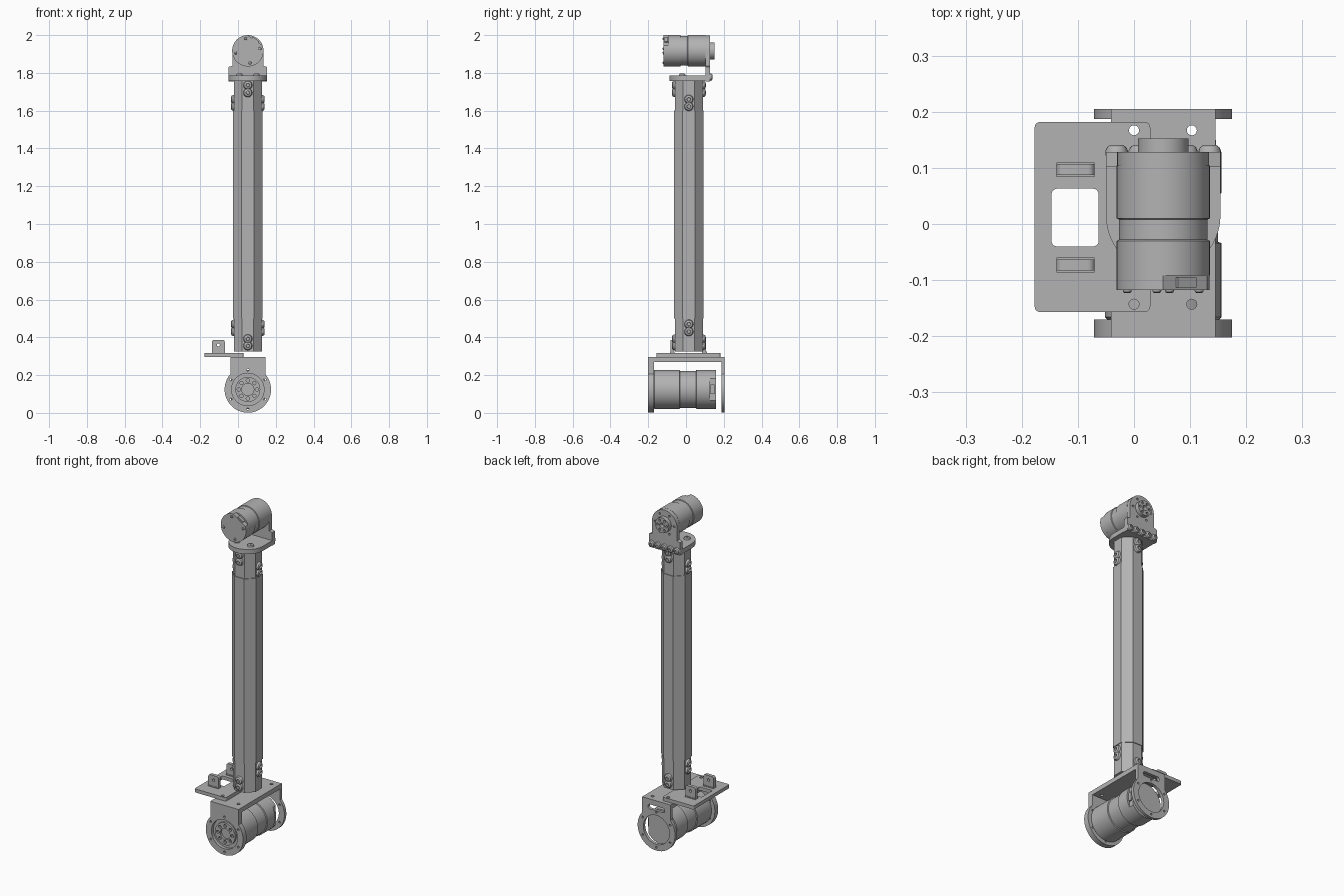
import bpy, bmesh, math
from mathutils import Matrix, Vector

old = bpy.data.objects.get("Cube")
if old:
    bpy.data.objects.remove(old, do_unlink=True)

grey = bpy.data.materials.new("machined_grey")
grey.use_nodes = True
COLOUR = (0.45, 0.45, 0.45, 1)
grey.diffuse_color = COLOUR
grey.node_tree.nodes["Principled BSDF"].inputs["Base Color"].default_value = COLOUR

AX, AY = 0.052, 0.015            # arm axis
LOW_Z, TOP_Z = 0.124, 1.917      # motor axis heights
UPRIGHT = Matrix.Rotation(math.pi / 2, 4, 'X')


def finish(name, bm, matrix=None, smooth=True):
    bmesh.ops.remove_doubles(bm, verts=bm.verts, dist=1e-5)
    if matrix:
        bm.transform(matrix)
    bmesh.ops.recalc_face_normals(bm, faces=bm.faces)
    me = bpy.data.meshes.new(name)
    bm.to_mesh(me)
    bm.free()
    me.materials.append(grey)
    if smooth:
        me.shade_smooth()
        me.set_sharp_from_angle(angle=math.radians(30))
    ob = bpy.data.objects.new(name, me)
    bpy.context.scene.collection.objects.link(ob)
    return ob


def arc(cx, cy, r, a0=0, a1=360, n=48):
    last = n if a1 - a0 == 360 else n - 1
    angles = [math.radians(a0 + (a1 - a0) * i / last) for i in range(n)]
    return [(cx + r * math.cos(a), cy + r * math.sin(a)) for a in angles]


def rect(x0, x1, y0, y1, r=0.01):
    corners = [(x1 - r, y1 - r, 0), (x0 + r, y1 - r, 90),
               (x0 + r, y0 + r, 180), (x1 - r, y0 + r, 270)]
    return [p for x, y, a in corners for p in arc(x, y, r, a, a + 90, 6)]


def ring_of_holes(cx, cy, radius, r, count, start=0):
    return [arc(x, y, r, n=12) for x, y in arc(cx, cy, radius, start, start + 360, count)]


def plate(name, loops, low, high, upright=False):
    """Fill an outline with holes and extrude it along z, or along y if upright."""
    cu = bpy.data.curves.new(name, 'CURVE')
    cu.dimensions, cu.fill_mode, cu.extrude = '2D', 'BOTH', (high - low) / 2
    for pts in loops:
        sp = cu.splines.new('POLY')
        sp.points.add(len(pts) - 1)
        for p, (x, y) in zip(sp.points, pts):
            p.co = (x, y, 0, 1)
        sp.use_cyclic_u = True
    tmp = bpy.data.objects.new(name + "_outline", cu)
    bpy.context.scene.collection.objects.link(tmp)
    dg = bpy.context.evaluated_depsgraph_get()
    me = bpy.data.meshes.new_from_object(tmp.evaluated_get(dg))
    bm = bmesh.new()
    bm.from_mesh(me)
    bpy.data.objects.remove(tmp, do_unlink=True)
    bpy.data.meshes.remove(me)
    mid = (low + high) / 2
    m = Matrix.Translation((0, mid, 0)) @ UPRIGHT if upright else Matrix.Translation((0, 0, mid))
    return finish(name, bm, m)


def lathe(name, profile, loc, axis, n=48, smooth=True, turn=0):
    """Revolve (radius, height) pairs around an axis starting at loc."""
    bm = bmesh.new()
    rings = [[bm.verts.new((x, y, h)) for x, y in arc(0, 0, r, turn, turn + 360, n)]
             for r, h in profile]
    for a, b in zip(rings, rings[1:]):
        for i in range(n):
            j = (i + 1) % n
            bm.faces.new((a[i], a[j], b[j], b[i]))
    bm.faces.new(rings[0])
    bm.faces.new(rings[-1])
    m = Matrix.Translation(loc) @ Vector(axis).to_track_quat('Z', 'Y').to_matrix().to_4x4()
    return finish(name, bm, m, smooth)


def bolt(name, loc, axis, r=0.024):
    prof = [(1, -0.3), (1, 0.12), (0.85, 0.45), (0.6, 0.62), (0.4, 0.65), (0.36, 0.2)]
    lathe(name, [(a * r, b * r) for a, b in prof], loc, axis, 18)


def box(name, size, loc, turn=0):
    bm = bmesh.new()
    bmesh.ops.create_cube(bm, size=1)
    m = Matrix.Translation(loc) @ Matrix.Rotation(turn, 4, 'Y') @ Matrix.Diagonal((*size, 1))
    finish(name, bm, m, False)


def notched(z, r, angle, depth):
    """Circle with one flat cut across it, facing the given angle."""
    half = math.degrees(math.acos(depth / r))
    return arc(AX, z, r, angle + half, angle + 360 - half, 44)


# Octagonal arm with slimmer ends
C8 = math.cos(math.pi / 8)
R, E = 0.078 / C8, 0.074 / C8
lathe("arm_tube", [(E, 0.325), (E, 0.5), (R, 0.5), (R, 1.6), (E, 1.6), (E, 1.76)],
      (AX, AY, 0), (0, 0, 1), 8, False, 22.5)
for s in (-1, 1):
    for z in (0.355, 0.392, 1.695, 1.735):
        bolt("arm_bolt", (AX, AY + s * 0.074, z), (0, s, 0))
    for z in (0.43, 0.47, 1.622, 1.66):
        bolt("arm_bolt", (AX + s * 0.074, AY, z), (s, 0, 0))

# Lower U-shaped bracket
X0, X1 = AX - 0.093, AX + 0.093
leg = arc(AX, LOW_Z, 0.123, 139, 401, 56) + [(X1, 0.297), (X0, 0.297)]
holes = ring_of_holes(AX, LOW_Z, 0.104, 0.006, 6, 30)
bore = arc(AX, LOW_Z, 0.086)
plate("bracket_front_leg", [leg, bore] + holes, -0.202, -0.17, True)
plate("bracket_back_leg", [leg, bore, rect(AX - 0.055, AX + 0.055, 0.238, 0.265, 0.012)] + holes,
      0.187, 0.205, True)
mounts = [arc(x, y, 0.009, n=16) for x in (0, 0.103) for y in (-0.143, 0.167)]
plate("bracket_top", [[(X0, -0.175), (X1, -0.175), (X1, 0.19), (X0, 0.19)]] + mounts, 0.27, 0.297)

# Side plate with a window and two upright tabs
plate("side_plate", [rect(-0.177, 0.029, -0.157, 0.182), rect(-0.147, -0.063, -0.04, 0.063)]
      + mounts[:2], 0.297, 0.318)
for y in (-0.073, 0.097):
    plate("cable_tab", [rect(-0.138, -0.07, 0.305, 0.387, 0.012), arc(-0.104, 0.36, 0.008, n=14)],
          y - 0.01, y + 0.01, True)
    box("tab_foot", (0.068, 0.026, 0.008), (-0.104, y, 0.32))

# Lower motor
r = 0.104
lathe("lower_motor_body", [(0.086, -0.183), (0.086, -0.172), (r - 0.004, -0.17), (r, -0.166),
      (r, -0.034), (r - 0.006, -0.032), (r - 0.006, 0.053), (r, 0.055), (r, 0.128)],
      (AX, 0, LOW_Z), (0, 1, 0))
plate("lower_motor_rear", [notched(LOW_Z, r, 0, 0.086)], 0.128, 0.158, True)
box("lower_connector", (0.012, 0.02, 0.05), (AX + 0.088, 0.14, LOW_Z))
plate("lower_motor_hub", [arc(AX, LOW_Z, 0.066), arc(AX, LOW_Z, 0.032)]
      + ring_of_holes(AX, LOW_Z, 0.048, 0.009, 8), -0.196, -0.182, True)

# Top flange, round in front and flat at the back
plate("top_flange", [arc(AX, AY, 0.102, 180, 360, 32) + [(AX + 0.102, 0.103), (AX - 0.102, 0.103)]],
      1.757, 1.785)
for s in (-1, 1):
    bolt("flange_bolt", (AX + s * 0.045, -0.02, 1.786), (0, 0, 1), 0.018)

# Arched back plate carrying the upper motor
arch = arc(AX, TOP_Z, 0.082, 0, 180, 32)
plate("top_back_plate", [arch + [(AX - 0.082, 1.837), (AX - 0.102, 1.832), (AX - 0.102, 1.755),
      (AX + 0.102, 1.755), (AX + 0.102, 1.832), (AX + 0.082, 1.837)]]
      + ring_of_holes(AX, TOP_Z, 0.062, 0.006, 6), 0.102, 0.128, True)
for i in range(5):
    bolt("back_plate_bolt", (AX - 0.083 + i * 0.0415, 0.128, 1.778), (0, 1, 0), 0.02)

# Upper motor
r = 0.083
lathe("upper_motor_body", [(r, -0.092), (r, -0.03), (r - 0.004, -0.028), (r - 0.004, 0.008),
      (r, 0.01), (r, 0.104)], (AX, 0, TOP_Z), (0, 1, 0))
plate("upper_motor_rear", [notched(TOP_Z, r, 55, 0.068)], -0.118, -0.092, True)
turn = math.radians(-55)
box("upper_connector", (0.012, 0.018, 0.04),
    (AX + 0.069 * math.cos(turn), -0.104, TOP_Z - 0.069 * math.sin(turn)), turn)
for x, z in arc(AX, TOP_Z, 0.065, 10, 370, 4):
    bolt("motor_cover_screw", (x, -0.118, z), (0, -1, 0), 0.008)
plate("upper_motor_hub", [arc(AX, TOP_Z, 0.045), arc(AX, TOP_Z, 0.015, n=24)]
      + ring_of_holes(AX, TOP_Z, 0.031, 0.007, 6), 0.127, 0.152, True)
